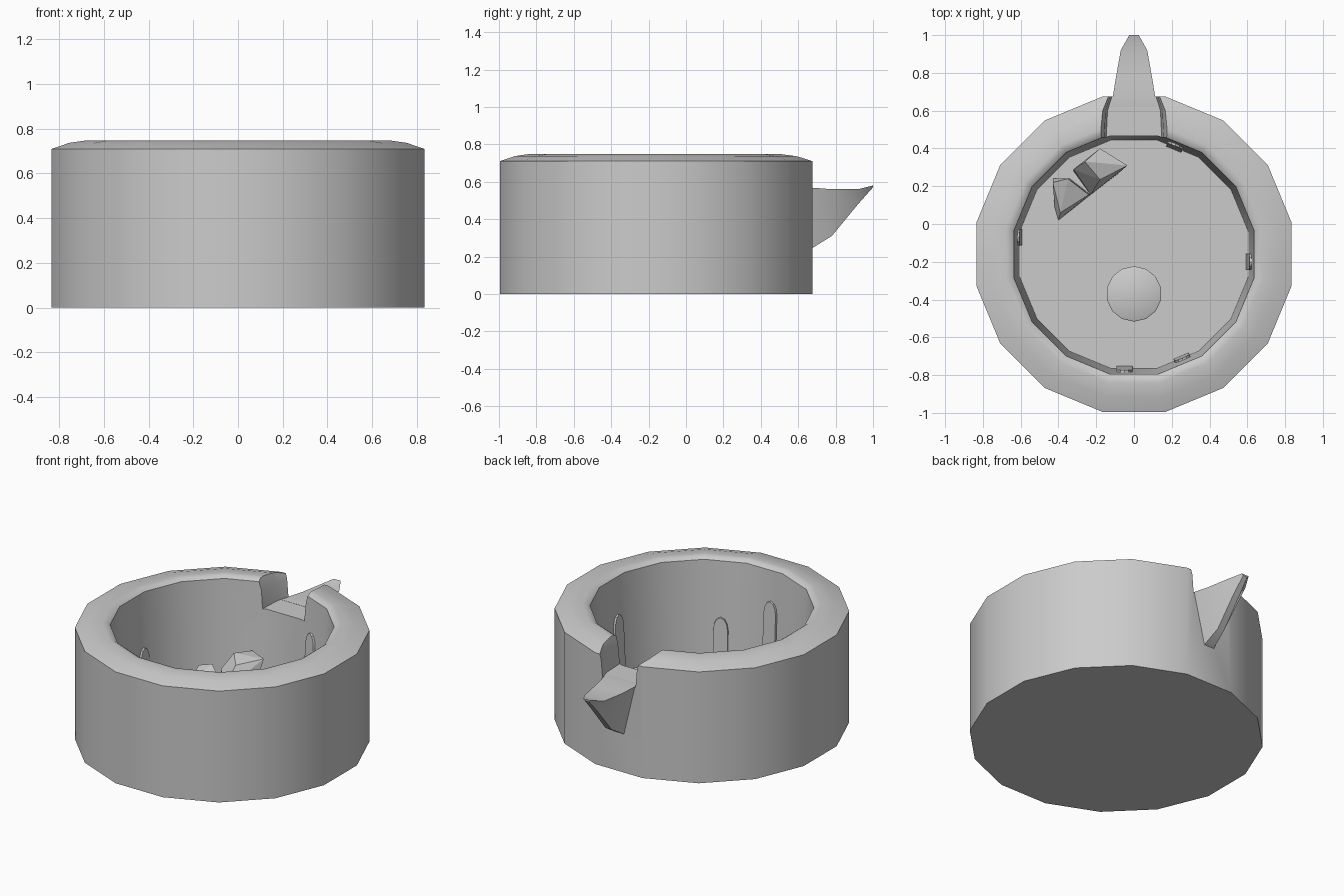
import bpy, bmesh, math
from mathutils import Vector

if "Cube" in bpy.data.objects:
    bpy.data.objects.remove(bpy.data.objects["Cube"])

CY = -0.16      # bowl axis position in y
N = 16
FLOOR = 0.12


def make(name, bm, smooth=None):
    bmesh.ops.recalc_face_normals(bm, faces=bm.faces)
    me = bpy.data.meshes.new(name)
    bm.to_mesh(me)
    bm.free()
    ob = bpy.data.objects.new(name, me)
    bpy.context.collection.objects.link(ob)
    if smooth:
        shade(ob, smooth)
    return ob


def activate(ob):
    bpy.ops.object.select_all(action='DESELECT')
    ob.select_set(True)
    bpy.context.view_layer.objects.active = ob


def shade(ob, deg):
    activate(ob)
    bpy.ops.object.shade_smooth_by_angle(angle=math.radians(deg))


def loft(bm, sections):
    """Skin a list of equal-length closed loops and cap both ends."""
    rings = [[bm.verts.new(p) for p in s] for s in sections]
    for a, b in zip(rings, rings[1:]):
        for i in range(len(a)):
            j = (i + 1) % len(a)
            bm.faces.new((a[i], a[j], b[j], b[i]))
    bm.faces.new(rings[0])
    bm.faces.new(rings[-1])


def ring(apothem, z, n=N, cx=0, cy=CY):
    r = apothem / math.cos(math.pi / n)
    return [(cx + r * math.cos(2 * math.pi * (i + .5) / n),
             cy + r * math.sin(2 * math.pi * (i + .5) / n), z) for i in range(n)]


def hull(name, pts):
    bm = bmesh.new()
    for p in pts:
        bm.verts.new(p)
    res = bmesh.ops.convex_hull(bm, input=bm.verts)
    loose = [v for v in bm.verts if not v.link_faces]
    bmesh.ops.delete(bm, geom=loose, context='VERTS')
    return make(name, bm)


# Bowl: lathed 16-sided wall with rounded rim
bm = bmesh.new()
profile = [(.835, 0), (.835, .71), (.755, .737), (.68, .748), (.655, .745),
           (.635, .73), (.605, FLOOR)]
loft(bm, [ring(r, z) for r, z in profile])
bowl = make("bowl", bm)

# Notch cut through the rim for the pouring channel
bm = bmesh.new()
loft(bm, [[(-w, y, .563), (w, y, .563), (w + .01, y, .68), (w + .045, y, .8),
           (-w - .045, y, .8), (-w - .01, y, .68)]
          for y, w in ((.40, .15), (.60, .14), (.68, .115), (.75, .11))])
cutter = make("notch_cutter", bm)
cutter.hide_render = True
mod = bowl.modifiers.new("notch", 'BOOLEAN')
mod.operation = 'DIFFERENCE'
mod.solver = 'EXACT'
mod.object = cutter
activate(bowl)
bpy.ops.object.modifier_apply(modifier=mod.name)
bpy.data.objects.remove(cutter)
shade(bowl, 35)

# Spout: tapering beak with a keel underneath
bm = bmesh.new()
loft(bm, [[(-w, y, zt), (w, y, zt), (k, y, zk), (-k, y, zk)]
          for y, w, zt, zk, k in ((.62, .12, .564, .22, .04), (.675, .112, .568, .245, .035),
                                  (.78, .095, .56, .31, .022), (.92, .07, .56, .48, .02),
                                  (1.0, .025, .58, .57, .015))])
make("spout", bm, 35)

# Round-topped streaks on the inner wall: angle, top height
for i, (x, y, top) in enumerate([(.60, -.20, .50), (.25, -.70, .38), (-.05, -.77, .54),
                                 (.22, .42, .52), (-.60, -.07, .39)]):
    a = math.atan2(y - CY, x)
    face = round(a / (2 * math.pi / N)) * 2 * math.pi / N   # nearest wall facet
    out = Vector((math.cos(face), math.sin(face), 0))
    side = Vector((-out.y, out.x, 0))
    off = Vector((x, y - CY, 0)).dot(side)
    w = .05
    outline = [(-w, FLOOR), (w, FLOOR)] + [
        (w * math.cos(t * math.pi / 6), top - .08 + .08 * math.sin(t * math.pi / 6))
        for t in range(7)]
    bm = bmesh.new()
    secs = []
    for depth, k in ((.03, 1), (-.012, .85)):
        secs.append([out * (.605 + .03 * (z - FLOOR) / .61 + depth) + side * (off + s * k)
                     + Vector((0, CY, z)) for s, z in outline])
    loft(bm, secs)
    make("wall_streak_%d" % (i + 1), bm, 35)

# Low round disc on the floor
bm = bmesh.new()
loft(bm, [ring(r, z, 14, 0, -.37) for r, z in
          ((.143, FLOOR - .02), (.143, FLOOR + .02), (.135, FLOOR + .025))])
make("floor_disc", bm, 35)

# Broken chunks lying on the floor
hull("chunk_low", [(-.40, .02, FLOOR), (-.42, .09, FLOOR), (-.43, .24, FLOOR),
                   (-.23, .155, FLOOR), (-.34, .24, FLOOR),
                   (-.43, .22, .22), (-.35, .24, .24), (-.24, .155, .2), (-.39, .06, .18)])
hull("chunk_high", [(-.32, .28, FLOOR), (-.23, .155, FLOOR), (-.08, .27, FLOOR),
                    (-.18, .39, FLOOR), (-.32, .29, .2), (-.26, .33, .3),
                    (-.18, .40, .31), (-.035, .31, .33), (-.18, .235, .28)])
